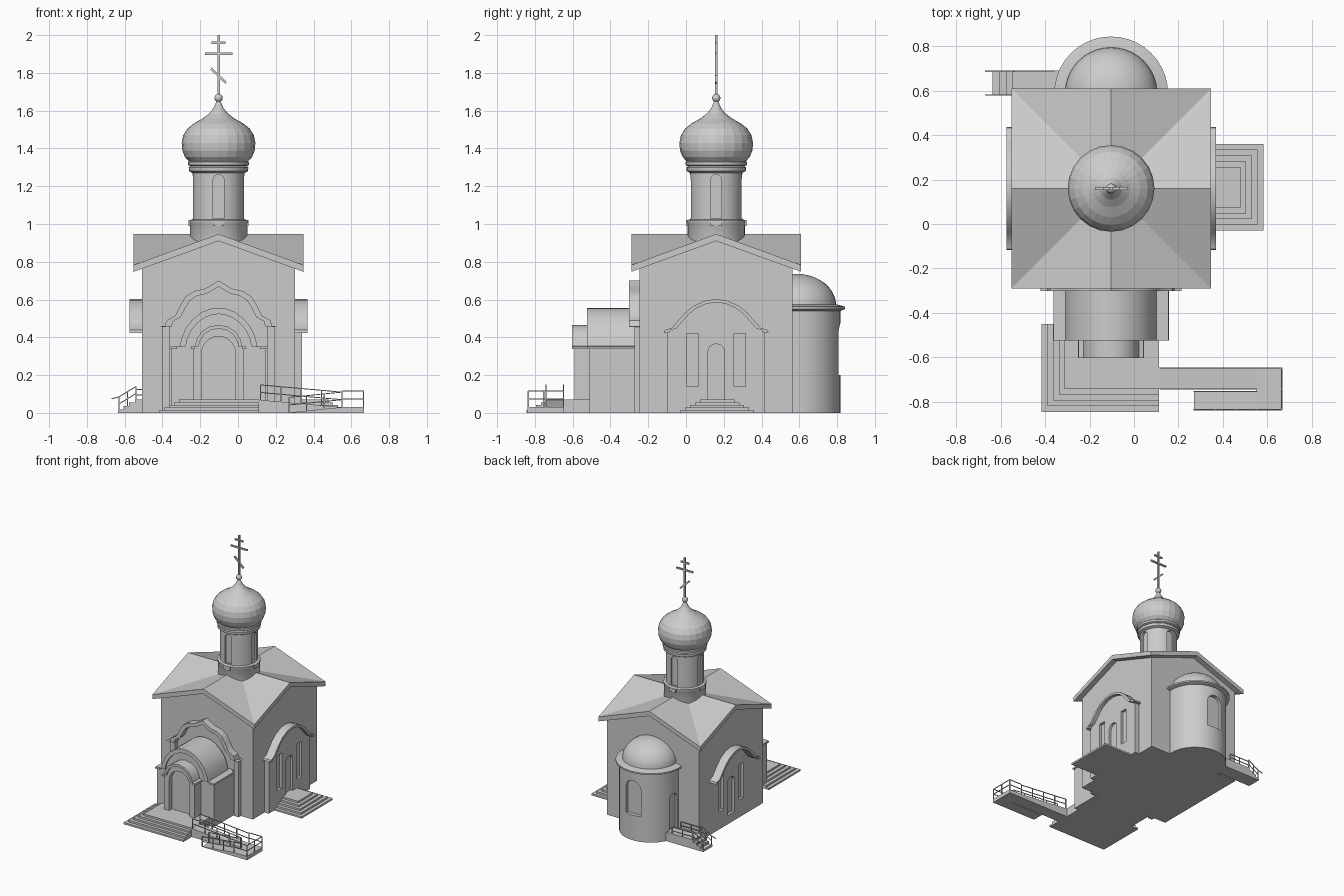
import bpy, bmesh
from math import pi, sin, cos, radians
from mathutils import Vector, Matrix

if "Cube" in bpy.data.objects:
    bpy.data.objects.remove(bpy.data.objects["Cube"])

CX, CY = -0.103, 0.16
HALF, EAVE = 0.405, 0.449

stone = bpy.data.materials.new("plain_grey")
stone.use_nodes = True
GREY = (0.6, 0.6, 0.6, 1)
stone.diffuse_color = GREY
stone.node_tree.nodes["Principled BSDF"].inputs["Base Color"].default_value = GREY


def finish(name, bm, smooth=False):
    bmesh.ops.remove_doubles(bm, verts=bm.verts, dist=1e-5)
    bmesh.ops.recalc_face_normals(bm, faces=bm.faces)
    mesh = bpy.data.meshes.new(name)
    bm.to_mesh(mesh)
    bm.free()
    mesh.materials.append(stone)
    ob = bpy.data.objects.new(name, mesh)
    bpy.context.collection.objects.link(ob)
    if smooth:
        bpy.ops.object.select_all(action='DESELECT')
        ob.select_set(True)
        bpy.context.view_layer.objects.active = ob
        bpy.ops.object.shade_smooth_by_angle(angle=radians(35))
    return ob


def prism(name, pts, d0, d1, turn=0, origin=(CX, CY), smooth=False):
    """Extrude an (across, height) outline outwards; turn 0 faces the front."""
    bm = bmesh.new()
    place = Matrix.Translation((*origin, 0)) @ Matrix.Rotation(radians(turn), 4, 'Z')
    rings = [[bm.verts.new(place @ Vector((u, -d, z))) for u, z in pts] for d in (d0, d1)]
    for ring in rings:
        bm.faces.new(ring)
    for i in range(len(pts)):
        j = (i + 1) % len(pts)
        bm.faces.new((rings[0][i], rings[0][j], rings[1][j], rings[1][i]))
    return finish(name, bm, smooth)


def box(name, x0, x1, y0, y1, z0, z1):
    return prism(name, [(x0, z0), (x1, z0), (x1, z1), (x0, z1)], -y1, -y0, origin=(0, 0))


def lathe(name, profile, centre=(CX, CY), segs=32, smooth=True):
    bm = bmesh.new()
    rings = [[bm.verts.new((centre[0] + r * cos(2 * pi * k / segs),
                            centre[1] + r * sin(2 * pi * k / segs), z))
              for k in range(segs)] for r, z in profile]
    for a, b in zip(rings, rings[1:]):
        for k in range(segs):
            n = (k + 1) % segs
            bm.faces.new((a[k], a[n], b[n], b[k]))
    return finish(name, bm, smooth)


def beam(name, p, q, t=0.006):
    p, q = Vector(p), Vector(q)
    bm = bmesh.new()
    spin = (q - p).to_track_quat('Z', 'Y').to_matrix().to_4x4()
    size = Matrix.Diagonal((t, t, (q - p).length, 1))
    bmesh.ops.create_cube(bm, size=1, matrix=Matrix.Translation((p + q) / 2) @ spin @ size)
    return finish(name, bm)


def railing(name, p, q, posts, high=0.09):
    p, q = Vector(p), Vector(q)
    for h in (high, high * 0.5):
        beam(name + "_bar", p + Vector((0, 0, h)), q + Vector((0, 0, h)), 0.005)
    for i in range(posts):
        foot = p.lerp(q, i / (posts - 1))
        beam(name + "_post", foot, foot + Vector((0, 0, high)), 0.006)


def cut(target, cutter):
    mod = target.modifiers.new("opening", 'BOOLEAN')
    mod.operation, mod.solver, mod.object = 'DIFFERENCE', 'EXACT', cutter
    cutter.hide_render = True
    bpy.context.view_layer.objects.active = target
    bpy.ops.object.modifier_apply(modifier=mod.name)
    bpy.data.objects.remove(cutter)


def arched(w, z0, z1, shift=0, n=10):
    top = [(shift + w * cos(pi * i / n), z1 - w + w * sin(pi * i / n)) for i in range(n + 1)]
    return [(shift - w, z0), (shift + w, z0)] + top


def mirrored(side):
    """Right half of an outline, listed from foot to crown, made whole."""
    return side + [(-u, z) for u, z in reversed(side) if u > 0]


def shrink(side, s):
    base = side[0][1]
    return [(u * s, base + (z - base) * s) for u, z in side]


def arch_band(name, side, s, d0, d1, turn=0):
    inner = shrink(side, s)
    return prism(name, mirrored(side) + mirrored(inner)[::-1], d0, d1, turn, smooth=True)


def cross_gable(name, half, crown, corner, bottom_crown, bottom_corner):
    bm = bmesh.new()
    ring = [(1, 0), (1, 1), (0, 1), (-1, 1), (-1, 0), (-1, -1), (0, -1), (1, -1)]

    def layer(mid, low):
        c = bm.verts.new((CX, CY, mid))
        return c, [bm.verts.new((CX + u * half, CY + v * half, low if u * v else mid)) for u, v in ring]
    (ct, top), (cb, low) = layer(crown, corner), layer(bottom_crown, bottom_corner)
    for i in range(8):
        j = (i + 1) % 8
        bm.faces.new((ct, top[i], top[j]))
        bm.faces.new((cb, low[j], low[i]))
        bm.faces.new((top[i], low[i], low[j], top[j]))
    return finish(name, bm)


# Main body and roof
walls = cross_gable("walls", HALF, 0.92, 0.774, 0, 0)
cross_gable("roof", EAVE, 0.947, 0.783, 0.91, 0.747)

# Side arches with a door or window group
side_arch = [(0.277, 0.423), (0.272, 0.438), (0.235, 0.45), (0.2, 0.49), (0.165, 0.53),
             (0.12, 0.567), (0.06, 0.594), (0, 0.603)]
for turn, tag in ((90, "left"), (-90, "right")):
    arch_band(tag + "_arch", side_arch, 0.9, 0.39, 0.471, turn)
    target, face = walls, HALF
    if turn == 90:
        face = 0.443
        outline = [(-0.258, 0), (0.258, 0)] + mirrored(shrink(side_arch, 0.93))
        target = prism(tag + "_panel", outline, 0.39, face, turn)
    for shift, z0, z1 in ((0, 0.07, 0.365), (0.125, 0.14, 0.42), (-0.125, 0.14, 0.42)):
        w = 0.043 if shift == 0 else 0.03
        shape = arched(w, z0, z1, shift) if shift == 0 else [
            (shift - w, z0), (shift + w, z0), (shift + w, z1), (shift - w, z1)]
        cut(target, prism("cutter", shape, face - 0.02, face + 0.05, turn))

# Front ogee arch with its pilasters
ogee = [(0.317, 0.455), (0.285, 0.458), (0.275, 0.49), (0.23, 0.515), (0.205, 0.565), (0.175, 0.615),
        (0.13, 0.645), (0.07, 0.658), (0.025, 0.685), (0, 0.7)]
arch_band("ogee_arch", ogee, 0.87, 0.39, 0.461)
for s in (-1, 1):
    x = CX + s * 0.28
    box("pilaster", x - 0.02, x + 0.02, -0.272, -0.2, 0, 0.46)

# Porch with barrel vault, then the entrance portal
vault = [(0.26, 0.337), (0.258, 0.35), (0.205, 0.353), (0.195, 0.4), (0.17, 0.455), (0.13, 0.502),
         (0.085, 0.535), (0.04, 0.552), (0, 0.556)]
box("porch", CX - 0.25, CX + 0.25, -0.512, -0.2, 0, 0.345)
arch_band("porch_vault", vault, 0.85, 0.43, 0.685)
prism("porch_tympanum", mirrored(shrink(vault, 0.9)), 0.4, 0.672)
hood = [(0.148, 0.337), (0.146, 0.35), (0.125, 0.355), (0.115, 0.39), (0.09, 0.43), (0.05, 0.456),
        (0, 0.466)]
arch_band("portal_hood", hood, 0.85, 0.66, 0.763)
portal = prism("portal", [(-0.135, 0), (0.135, 0)] + mirrored(shrink(hood, 0.9)), 0.66, 0.75)
cut(portal, prism("cutter", arched(0.09, 0.07, 0.405), 0.715, 0.8))

# Drum with four slit windows, cornice and onion dome
drum = lathe("drum", [(0, 0.85), (0.152, 0.85), (0.152, 1.0), (0.155, 1.005), (0.155, 1.02),
                      (0.138, 1.025), (0.138, 1.275), (0, 1.275)])
for turn in range(0, 360, 90):
    cut(drum, prism("cutter", arched(0.029, 1.03, 1.262), 0.122, 0.2, turn))
    prism("drum_sill", [(-0.03, 0.99), (0.03, 0.99), (0.03, 1.02), (-0.03, 1.02)], 0.12, 0.159, turn)
lathe("cornice", [(0, 1.265), (0.138, 1.27), (0.156, 1.28), (0.158, 1.3), (0.148, 1.306),
                  (0.162, 1.312), (0.162, 1.328), (0.148, 1.338), (0, 1.338)])
lathe("onion_dome", [(0, 1.33), (0.155, 1.33), (0.178, 1.355), (0.192, 1.39), (0.195, 1.43),
                     (0.187, 1.47), (0.165, 1.505), (0.13, 1.533), (0.085, 1.558), (0.05, 1.585),
                     (0.027, 1.613), (0.01, 1.65), (0, 1.65)], segs=24, smooth=False)
lathe("finial_ball", [(0.022 * sin(pi * i / 10), 1.667 - 0.022 * cos(pi * i / 10))
                      for i in range(11)], segs=16)

# Cross
beam("cross_pole", (CX, CY, 1.67), (CX, CY, 2.0), 0.013)
for name, w, z, drop in (("top", 0.037, 1.96, 0), ("main", 0.073, 1.901, 0), ("slanted", 0.04, 1.785, 0.038)):
    beam("cross_bar_" + name, (CX - w, CY, z + drop), (CX + w, CY, z - drop), 0.012)

# Apse with eave, half dome, back window and side door
APSE = (CX, 0.587)
apse = lathe("apse", [(0, 0), (0.23, 0), (0.23, 0.55), (0, 0.55)], APSE, 40)
cut(apse, prism("cutter", arched(0.065, 0.2, 0.475), 0.2, 0.3, 180, APSE))
cut(apse, prism("cutter", arched(0.04, 0.07, 0.36), 0.205, 0.3, -100, APSE))
lathe("apse_eave", [(0, 0.54), (0.232, 0.54), (0.256, 0.55), (0.256, 0.562), (0.21, 0.575), (0, 0.58)],
      APSE, 40)
lathe("apse_dome", [(0.208 * cos(pi * i / 20), 0.568 + 0.168 * sin(pi * i / 20)) for i in range(11)],
      APSE, 40)

# Steps: front terrace, left side, apse door
RISE, TREAD = 0.014, 0.026
for i in range(5):
    g, z = TREAD * i, RISE * i
    box("front_step", -0.416 + g, 0.112, -0.845 + g, -0.45, z, z + RISE)
    box("left_step", 0.29, 0.582 - g, -0.03 + g, 0.36 - g, z, z + RISE)
for i in range(4):
    box("apse_step", -0.636 + 0.03 * i, -0.28, 0.577, 0.69, 0.018 * i, 0.018 * (i + 1))
for y in (0.58, 0.687):
    railing("apse_rail", (-0.63, y, 0.01), (-0.54, y, 0.065), 3, 0.075)
    railing("apse_rail", (-0.54, y, 0.065), (-0.36, y, 0.065), 3, 0.06)
    beam("apse_rail_end", (-0.67, y, 0.075), (-0.63, y, 0.085), 0.005)

# Access ramp with turning landing and railings
prism("upper_ramp", [(0.1, 0), (0.55, 0), (0.55, 0.03), (0.1, 0.07)], 0.645, 0.742, origin=(0, 0))
prism("lower_ramp", [(0.27, 0), (0.55, 0), (0.55, 0.03), (0.27, 0.002)], 0.75, 0.838, origin=(0, 0))
box("landing", 0.55, 0.667, -0.838, -0.645, 0, 0.03)
for y in (-0.648, -0.742):
    railing("ramp_rail", (0.12, y, 0.068), (0.55, y, 0.03), 5, 0.08)
railing("ramp_rail", (0.27, -0.753, 0.002), (0.55, -0.753, 0.03), 4, 0.08)
railing("ramp_rail", (0.27, -0.835, 0.002), (0.55, -0.835, 0.03), 4, 0.08)
for y in (-0.648, -0.835):
    railing("landing_rail", (0.55, y, 0.03), (0.664, y, 0.03), 2, 0.085)
railing("landing_rail", (0.664, -0.835, 0.03), (0.664, -0.648, 0.03), 3, 0.085)
